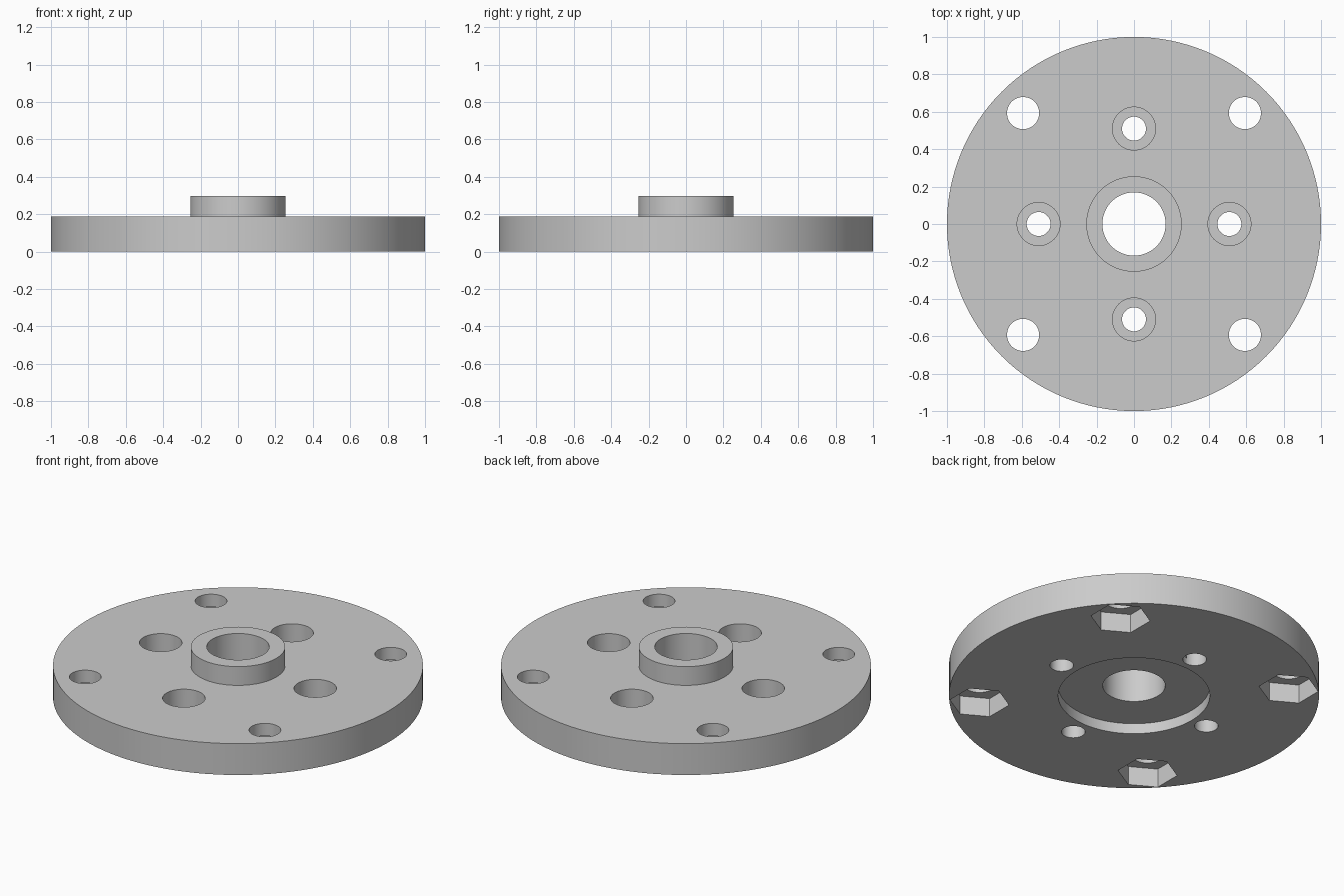
import bpy
import math

cube = bpy.data.objects.get("Cube")
if cube:
    bpy.data.objects.remove(cube, do_unlink=True)

PLATE_TOP = 0.187
HUB_TOP = 0.299
POCKET_DEPTH = 0.112

grey = bpy.data.materials.new("plain grey")
grey.use_nodes = True
grey.diffuse_color = (0.6, 0.6, 0.6, 1)
grey.node_tree.nodes["Principled BSDF"].inputs["Base Color"].default_value = grey.diffuse_color


def lathe(name, profile, sides):
    """Closed ring turned from an (r, z) outline listed counter-clockwise."""
    n = len(profile)
    verts, faces = [], []
    for i in range(sides):
        a = math.tau * i / sides
        verts += [(r * math.cos(a), r * math.sin(a), z) for r, z in profile]
        j = (i + 1) % sides
        faces += [(i * n + k, j * n + k, j * n + (k + 1) % n, i * n + (k + 1) % n)
                  for k in range(n)]
    mesh = bpy.data.meshes.new(name)
    mesh.from_pydata(verts, [], faces)
    mesh.materials.append(grey)
    obj = bpy.data.objects.new(name, mesh)
    bpy.context.collection.objects.link(obj)
    return obj


def cut(target, x, y, radius, bottom, top, sides=48, turn=0.0):
    """Subtract an upright prism or cylinder from the target."""
    bpy.ops.mesh.primitive_cylinder_add(
        vertices=sides, radius=radius, depth=top - bottom,
        location=(x, y, (top + bottom) / 2), rotation=(0, 0, turn))
    cutter = bpy.context.object
    cutter.name = "hole_cutter"
    cutter.hide_render = True
    cutter.data.materials.append(grey)
    mod = target.modifiers.new("hole", "BOOLEAN")
    mod.operation = "DIFFERENCE"
    mod.solver = "EXACT"
    mod.object = cutter
    bpy.ops.object.select_all(action="DESELECT")
    target.select_set(True)
    bpy.context.view_layer.objects.active = target
    bpy.ops.object.modifier_apply(modifier=mod.name)
    bpy.data.objects.remove(cutter, do_unlink=True)


# Round plate with raised hub, centre bore and shallow recess underneath
flange = lathe("flange_plate", [
    (0.41, 0), (1, 0), (1, PLATE_TOP), (0.255, PLATE_TOP),
    (0.255, HUB_TOP), (0.169, HUB_TOP), (0.169, 0.062), (0.41, 0.062)], 128)

# Four counterbored screw holes around the hub
for k in range(4):
    a = k * math.pi / 2
    x, y = 0.51 * math.cos(a), 0.51 * math.sin(a)
    cut(flange, x, y, 0.064, -0.1, 0.4)
    cut(flange, x, y, 0.115, PLATE_TOP - POCKET_DEPTH, 0.4)

# Four outer bolt holes with hexagonal nut pockets underneath
for x in (-0.593, 0.593):
    for y in (-0.593, 0.593):
        cut(flange, x, y, 0.086, -0.1, 0.4)
        cut(flange, x, y, 0.162, -0.1, POCKET_DEPTH, sides=6)

# Smooth walls, crisp rims
flange.select_set(True)
bpy.context.view_layer.objects.active = flange
bpy.ops.object.shade_smooth_by_angle(angle=math.radians(30))
